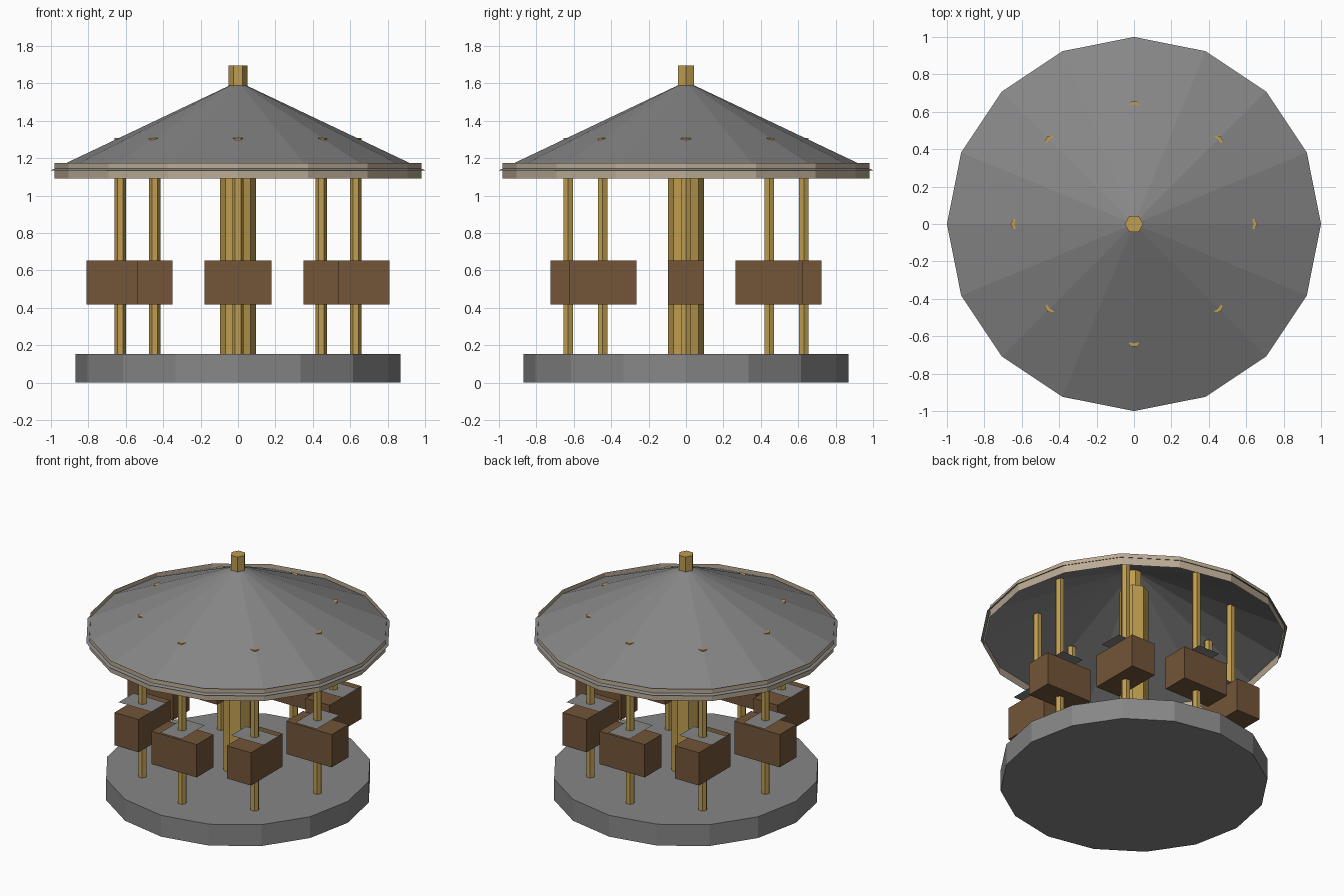
import bpy
from math import pi, cos, sin

if "Cube" in bpy.data.objects:
    bpy.data.objects.remove(bpy.data.objects["Cube"])


def material(name, rgb):
    m = bpy.data.materials.new(name)
    m.diffuse_color = (*rgb, 1)
    m.use_nodes = True
    m.node_tree.nodes["Principled BSDF"].inputs["Base Color"].default_value = m.diffuse_color
    return m


GREY = material("grey", (0.24, 0.24, 0.24))
GOLD = material("gold", (0.52, 0.34, 0.08))
CREAM = material("cream", (0.50, 0.41, 0.30))
WOOD = material("wood", (0.17, 0.09, 0.04))


def finish(name, mat):
    ob = bpy.context.object
    ob.name = name
    ob.data.materials.append(mat)
    return ob


def prism(name, sides, r, z0, z1, x=0, y=0, mat=GREY, r_top=None, ends='NGON'):
    """Upright prism or cone with a corner on the x axis."""
    bpy.ops.mesh.primitive_cone_add(
        vertices=sides, radius1=r, radius2=r if r_top is None else r_top,
        depth=z1 - z0, end_fill_type=ends,
        location=(x, y, (z0 + z1) / 2), rotation=(0, 0, pi / 2))
    return finish(name, mat)


# Base, centre column and finial
prism("platform", 16, 0.87, 0, 0.153)
prism("centre_column", 8, 0.095, 0.153, 1.45, mat=GOLD)
prism("finial", 6, 0.05, 1.45, 1.695, mat=GOLD)

# Open cone roof with a thin rim band
prism("roof", 16, 1.0, 1.135, 1.61, r_top=0, ends='NOTHING')
prism("rim_band", 16, 0.98, 1.09, 1.175, mat=CREAM, ends='NOTHING')

# Ride seats on poles; each body turns by twice its position angle
for i in range(8):
    a = i * pi / 4
    x, y = 0.63 * cos(a), 0.63 * sin(a)
    prism(f"pole_{i}", 6, 0.03, 0.153, 1.307, x, y, GOLD)

    bpy.ops.mesh.primitive_cube_add(size=1, location=(x, y, 0.535), rotation=(0, 0, 2 * a))
    finish(f"ride_body_{i}", WOOD).scale = (0.36, 0.19, 0.235)

    bpy.ops.mesh.primitive_plane_add(size=1, location=(x, y, 0.68), rotation=(0, 0, 2 * a))
    finish(f"saddle_{i}", GREY).scale = (0.17, 0.26, 1)
